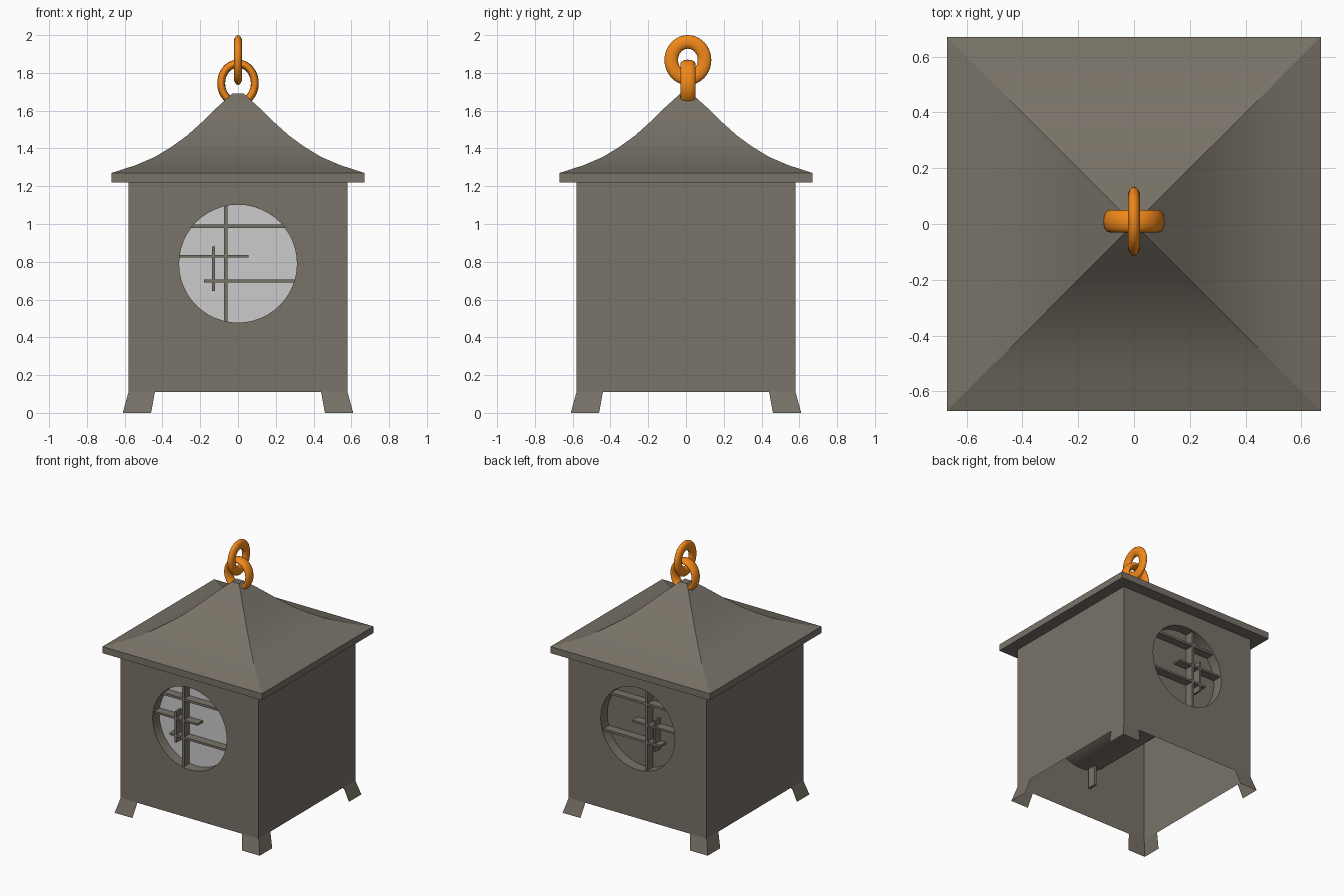
import bpy, bmesh
from math import sin, cos, pi

if "Cube" in bpy.data.objects:
    bpy.data.objects.remove(bpy.data.objects["Cube"])


def material(name, color):
    m = bpy.data.materials.new(name)
    m.diffuse_color = color
    m.use_nodes = True
    m.node_tree.nodes["Principled BSDF"].inputs["Base Color"].default_value = m.diffuse_color
    return m


METAL = material("dark_metal", (0.19, 0.17, 0.138, 1))
ORANGE = material("orange_metal", (0.9, 0.25, 0.01, 1))


def finish(name, bm, mat=None, smooth=None):
    bmesh.ops.recalc_face_normals(bm, faces=bm.faces)
    me = bpy.data.meshes.new(name)
    bm.to_mesh(me)
    bm.free()
    ob = bpy.data.objects.new(name, me)
    bpy.context.collection.objects.link(ob)
    if mat:
        me.materials.append(mat)
    if smooth:
        bpy.ops.object.select_all(action='DESELECT')
        ob.select_set(True)
        bpy.context.view_layer.objects.active = ob
        bpy.ops.object.shade_smooth_by_angle(angle=smooth)
    return ob


def box(bm, x0, x1, y0, y1, z0, z1):
    vs = bmesh.ops.create_cube(bm, size=1)["verts"]
    for v in vs:
        v.co.x = x0 if v.co.x < 0 else x1
        v.co.y = y0 if v.co.y < 0 else y1
        v.co.z = z0 if v.co.z < 0 else z1


W, Z0, Z1 = 0.58, 0.11, 1.22        # body half width, bottom, top
R, CZ, N = 0.312, 0.79, 48          # round window
DEPTH = 0.50                        # y of the panes behind the windows


def circle(bm, y):
    return [bm.verts.new((R * cos(2 * pi * i / N), y, CZ + R * sin(2 * pi * i / N)))
            for i in range(N)]


def loop_edges(bm, vs):
    return [bm.edges.new((vs[i], vs[(i + 1) % len(vs)])) for i in range(len(vs))]


# Body: sheet walls, open at the bottom, with a round tunnel front to back
bm = bmesh.new()
rings = []
for y in (-W, W):
    sq = [bm.verts.new((x, y, z)) for x, z in ((-W, Z0), (W, Z0), (W, Z1), (-W, Z1))]
    ring = circle(bm, y)
    bmesh.ops.triangle_fill(bm, use_beauty=True, use_dissolve=False,
                            edges=loop_edges(bm, sq) + loop_edges(bm, ring))
    rings.append((sq, ring))
(s0, r0), (s1, r1) = rings
for i in range(N):
    j = (i + 1) % N
    bm.faces.new((r0[i], r0[j], r1[j], r1[i]))
for a, b in ((0, 3), (1, 2)):
    bm.faces.new((s0[a], s0[b], s1[b], s1[a]))
finish("lantern_body", bm, METAL, 0.5)

# Window panes
for name, y, mat in (("front_pane", -DEPTH, None), ("back_pane", DEPTH, METAL)):
    bm = bmesh.new()
    bm.faces.new(circle(bm, y))
    finish(name, bm, mat)

# Window lattice, mirrored front to back: x0, x1, z0, z1
BARS = ((-0.074, -0.056, 0.33, 1.12), (-0.137, -0.123, 0.645, 0.88),
        (-0.26, 0.26, 0.98, 0.997), (-0.31, 0.055, 0.822, 0.836),
        (-0.18, 0.30, 0.69, 0.706))
for name, s in (("front_lattice", 1), ("back_lattice", -1)):
    bm = bmesh.new()
    for x0, x1, z0, z1 in BARS:
        ya, yb = sorted((-s * 0.565, -s * 0.495))
        box(bm, x0, x1, ya, yb, z0, z1)
    finish(name, bm, METAL)

# Feet: splayed L-shaped sheets at the corners
bm = bmesh.new()
for sx in (-1, 1):
    for sy in (-1, 1):
        top = [(W, 0.44), (W, W), (0.44, W)]
        low = [(0.61, 0.46), (0.61, 0.61), (0.46, 0.61)]
        t = [bm.verts.new((sx * x, sy * y, Z0)) for x, y in top]
        b = [bm.verts.new((sx * x, sy * y, 0)) for x, y in low]
        for i in range(2):
            f = bm.faces.new((t[i], t[i + 1], b[i + 1], b[i]))
finish("feet", bm, METAL)

# Roof: square eave slab and concave pyramid, lofted from a profile
PROFILE = ((0.67, 1.22), (0.67, 1.27), (0.54, 1.312), (0.44, 1.355), (0.35, 1.41),
           (0.27, 1.468), (0.19, 1.54), (0.11, 1.618), (0.03, 1.69))
bm = bmesh.new()
prev = None
for h, z in PROFILE:
    ring = [bm.verts.new((sx * h, sy * h, z)) for sx, sy in ((-1, -1), (1, -1), (1, 1), (-1, 1))]
    if prev:
        for i in range(4):
            j = (i + 1) % 4
            bm.faces.new((prev[i], prev[j], ring[j], ring[i]))
    else:
        bm.faces.new(ring[::-1])
    prev = ring
bm.faces.new(prev)
finish("roof", bm, METAL, 0.25)


# Chain links: ring with oval path and oval tube section
def link(name, axis, center, ru, rz, t_in, t_out, nu=40, nv=16):
    bm = bmesh.new()
    grid = []
    for i in range(nu):
        a = 2 * pi * i / nu
        row = []
        for k in range(nv):
            b = 2 * pi * k / nv
            u = (ru + t_in * cos(b)) * cos(a)
            z = (rz + t_in * cos(b)) * sin(a)
            w = t_out * sin(b)
            x, y = (u, w) if axis == 'x' else (w, u)
            row.append(bm.verts.new((x + center[0], y + center[1], z + center[2])))
        grid.append(row)
    for i in range(nu):
        for k in range(nv):
            p, q = grid[i], grid[(i + 1) % nu]
            m = (k + 1) % nv
            bm.faces.new((p[k], q[k], q[m], p[m]))
    finish(name, bm, ORANGE, 0.8)


link("lower_link", 'x', (0, 0.01, 1.745), 0.089, 0.104, 0.021, 0.04)
link("upper_link", 'y', (0, 0.01, 1.868), 0.088, 0.096, 0.036, 0.022)
